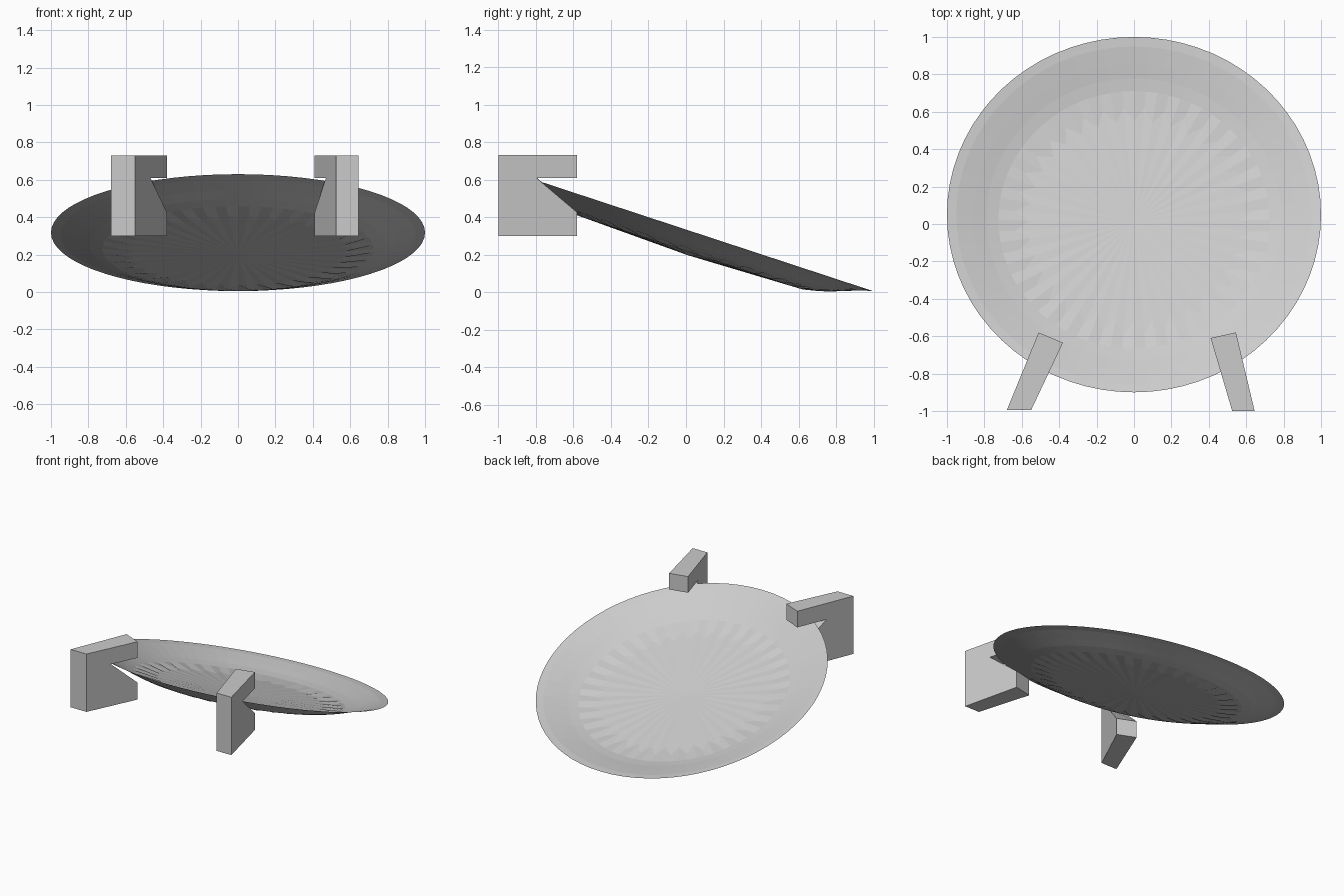
import bpy, bmesh
from math import sin, cos, pi, atan2
from mathutils import Matrix, Vector

if "Cube" in bpy.data.objects:
    bpy.data.objects.remove(bpy.data.objects["Cube"])


def finish(bm, name):
    bmesh.ops.recalc_face_normals(bm, faces=bm.faces)
    mesh = bpy.data.meshes.new(name)
    bm.to_mesh(mesh)
    bm.free()
    obj = bpy.data.objects.new(name, mesh)
    bpy.context.collection.objects.link(obj)
    return obj


# Plate: thin shallow dish, faceted star ring around the floor
SEG = 72
profile = [(1.0, 0.0), (0.95, -0.012), (0.86, -0.044), (0.79, -0.07),
           (0.725, -0.09), (0.60, -0.109)]
bm = bmesh.new()
rings = []
for k, (r, z) in enumerate(profile):
    ring = []
    for i in range(SEG):
        a = 2 * pi * i / SEG
        rr = r + (0.04 if i % 2 else -0.04) if k == len(profile) - 1 else r
        ring.append(bm.verts.new((rr * cos(a), rr * sin(a), z)))
    rings.append(ring)
for outer, inner in zip(rings, rings[1:]):
    for i in range(SEG):
        j = (i + 1) % SEG
        bm.faces.new((outer[i], outer[j], inner[j], inner[i]))
centre = bm.verts.new((0, 0, -0.127))
for i in range(SEG):
    bm.faces.new((rings[-1][i], rings[-1][(i + 1) % SEG], centre))
tilt = Matrix.Rotation(-atan2(0.625, 1.9), 4, 'X')
bmesh.ops.transform(bm, matrix=Matrix.Translation((0, 0.05, 0.3175)) @ tilt,
                    verts=bm.verts)
plate = finish(bm, "plate")
if sum(f.normal.z for f in plate.data.polygons) < 0:
    plate.data.flip_normals()


# Clamps: notched side profile (t along the depth, z) swept between two edges
def clamp(name, edge_a, edge_b):
    side = [(0, 0.30), (1, 0.30), (1, 0.425), (0.48, 0.61), (1, 0.61),
            (1, 0.73), (0, 0.73)]
    bm = bmesh.new()
    loops = []
    for front, back in (edge_a, edge_b):
        f, b = Vector(front), Vector(back)
        loops.append([bm.verts.new((*f.lerp(b, t), z)) for t, z in side])
    bm.faces.new(loops[0])
    bm.faces.new(loops[1])
    n = len(side)
    for i in range(n):
        j = (i + 1) % n
        bm.faces.new((loops[0][i], loops[0][j], loops[1][j], loops[1][i]))
    return finish(bm, name)


clamp("left_clamp", ((-0.68, -0.995), (-0.51, -0.58)),
      ((-0.55, -0.995), (-0.38, -0.635)))
clamp("right_clamp", ((0.645, -1.0), (0.545, -0.58)),
      ((0.525, -1.0), (0.41, -0.61)))
